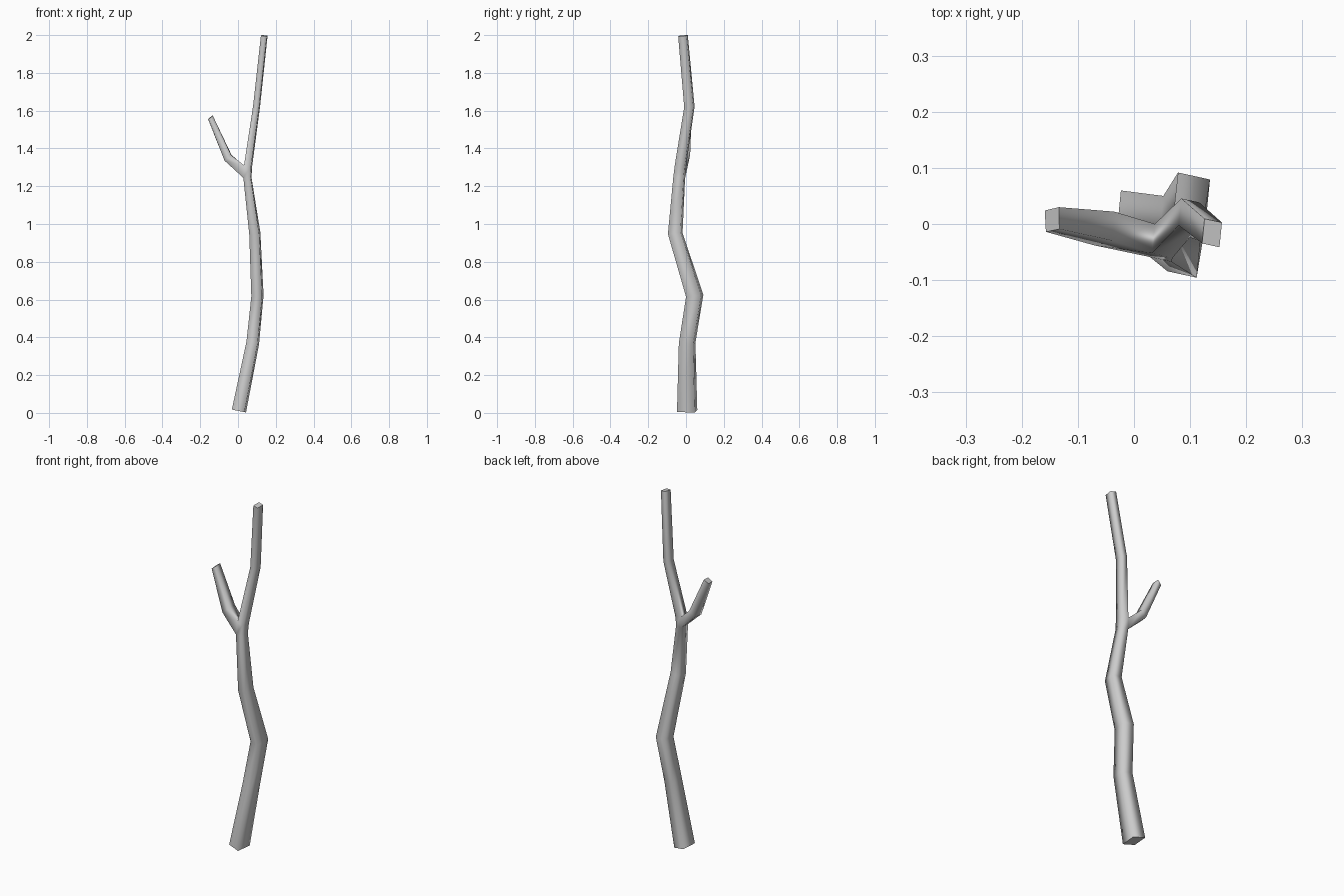
import bpy, bmesh
from mathutils import Vector

if "Cube" in bpy.data.objects:
    bpy.data.objects.remove(bpy.data.objects["Cube"])

# Trunk rings: centre x, y, z, ring width, ring depth
rings = [
    (0.005, 0.006, 0.010, 0.066, 0.093),
    (0.078, 0.006, 0.370, 0.059, 0.075),
    (0.103, 0.046, 0.620, 0.057, 0.079),
    (0.089, -0.057, 0.950, 0.052, 0.066),
    (0.050, -0.036, 1.245, 0.038, 0.054),
    (0.053, -0.030, 1.305, 0.037, 0.052),
    (0.098, 0.018, 1.620, 0.032, 0.048),
    (0.139, -0.016, 1.997, 0.031, 0.044),
]
FORK = 4   # the branch leaves the left face above this ring

bm = bmesh.new()


def trunk_ring(i):
    """Four corners, tilted square to the local direction of the trunk."""
    x, y, z, w, d = rings[i]
    a = Vector(rings[max(i - 1, 0)][:3])
    b = Vector(rings[min(i + 1, len(rings) - 1)][:3])
    t = b - a
    out = []
    for sx, sy in ((-1, -1), (1, -1), (1, 1), (-1, 1)):
        ox = (sx * w + sy * d * 0.10) / 2
        oy = (sy * d - sx * w * 0.22) / 2
        out.append(bm.verts.new((x + ox, y + oy, z - (t.x * ox + t.y * oy) / t.z)))
    return out


def bridge(lower, upper, skip=None):
    for k in range(4):
        if k != skip:
            n = (k + 1) % 4
            f = bm.faces.new((lower[k], lower[n], upper[n], upper[k]))
            f.smooth = True


# Trunk, left open where the branch starts
loops = [trunk_ring(i) for i in range(len(rings))]
for i in range(len(loops) - 1):
    bridge(loops[i], loops[i + 1], 3 if i == FORK else None)
bm.faces.new(loops[0])
bm.faces.new(loops[-1])

# Side branch: low-front, low-back, high-back, high-front corners
lo, hi = loops[FORK], loops[FORK + 1]
start = [lo[0], lo[3], hi[3], hi[0]]
knee = [bm.verts.new(c) for c in ((-0.071, -0.038, 1.335), (-0.068, 0.013, 1.337),
                                  (-0.035, 0.022, 1.367), (-0.037, -0.030, 1.365))]
tip = [bm.verts.new(c) for c in ((-0.157, -0.014, 1.554), (-0.159, 0.024, 1.556),
                                 (-0.134, 0.030, 1.575), (-0.133, -0.009, 1.573))]
bridge(start, knee)
bridge(knee, tip)
bm.faces.new(tip)

bmesh.ops.recalc_face_normals(bm, faces=bm.faces[:])
mesh = bpy.data.meshes.new("forked_branch")
bm.to_mesh(mesh)
bm.free()
obj = bpy.data.objects.new("forked_branch", mesh)
bpy.context.collection.objects.link(obj)
